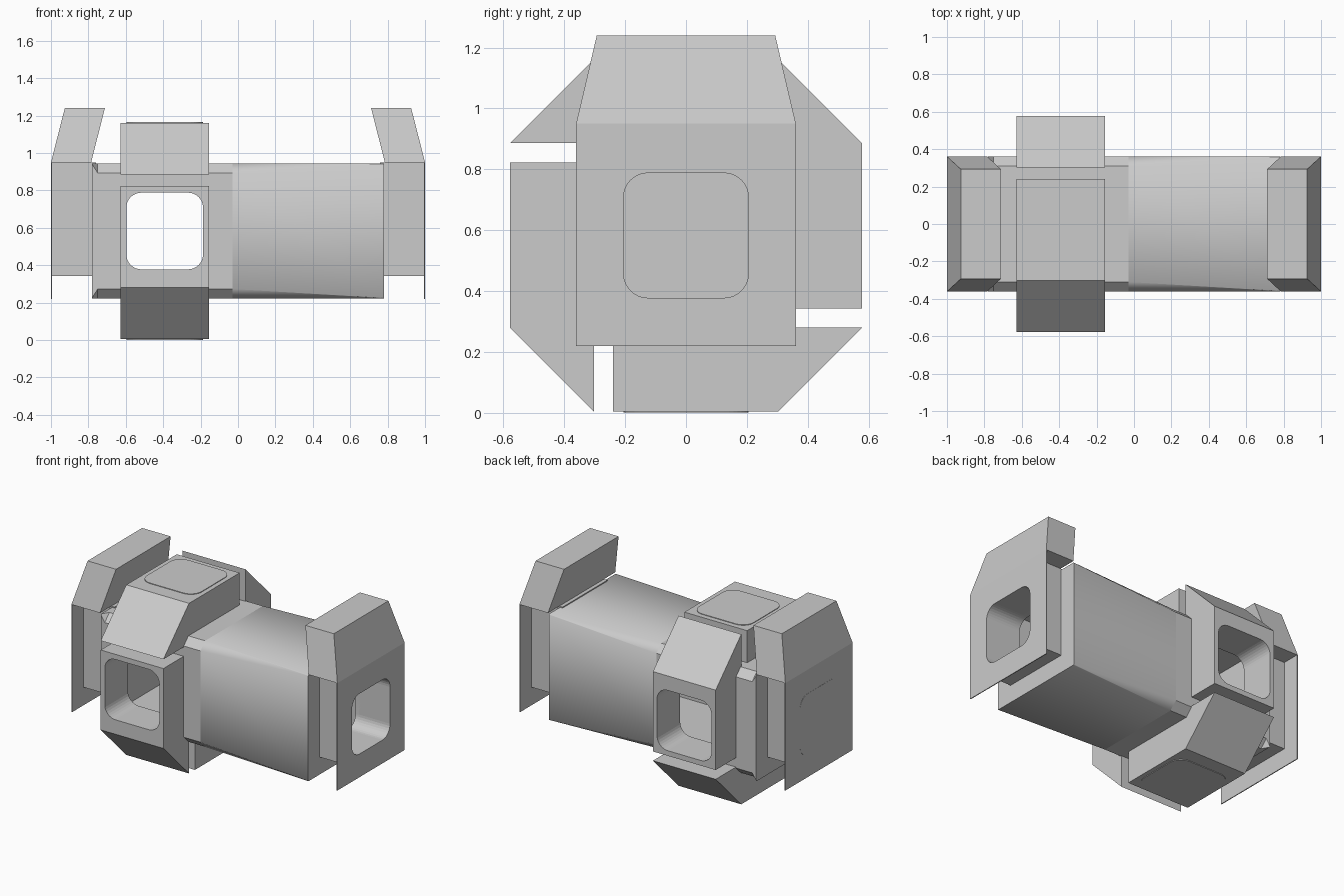
import bpy, bmesh, math

if "Cube" in bpy.data.objects:
    bpy.data.objects.remove(bpy.data.objects["Cube"])

CZ = 0.583            # height of the module axis
PX = -0.392           # x centre of the four side ports


def make(name, verts, faces):
    me = bpy.data.meshes.new(name)
    me.from_pydata(verts, [], faces)
    bm = bmesh.new()
    bm.from_mesh(me)
    bmesh.ops.recalc_face_normals(bm, faces=bm.faces)
    bm.to_mesh(me)
    bm.free()
    ob = bpy.data.objects.new(name, me)
    bpy.context.collection.objects.link(ob)
    return ob


def loft(name, rings):
    n = len(rings[0])
    verts = [v for r in rings for v in r]
    faces = [(k * n + i, k * n + (i + 1) % n, (k + 1) * n + (i + 1) % n, (k + 1) * n + i)
             for k in range(len(rings) - 1) for i in range(n)]
    faces += [tuple(range(n)), tuple(range((len(rings) - 1) * n, len(rings) * n))]
    return make(name, verts, faces)


def rect(x, y, z0, z1):
    return [(x, -y, z0), (x, y, z0), (x, y, z1), (x, -y, z1)]


def octagon(x, c, h=0.36):
    a = h - c
    pts = [(a, -h), (h, -a), (h, a), (a, h), (-a, h), (-h, a), (-h, -a), (-a, -h)]
    return [(x, y, z + CZ) for y, z in pts]


def rounded(h=0.205, r=0.08, seg=8):
    pts = []
    for q in range(4):
        for i in range(seg + 1):
            a = math.pi / 2 * (q + i / seg)
            sx = 1 if q in (0, 3) else -1
            sy = 1 if q < 2 else -1
            pts.append((sx * (h - r) + r * math.cos(a), sy * (h - r) + r * math.sin(a)))
    return pts


def slab(name, axis, a, b):
    """Rounded-square slab running along an axis from a to b."""
    f = {'x': lambda u, v, t: (t, u, v + CZ),
         'y': lambda u, v, t: (PX + u, t, v + CZ),
         'z': lambda u, v, t: (PX + u, v, t + CZ)}[axis]
    return loft(name, [[f(u, v, t) for u, v in rounded()] for t in (a, b)])


def cut(ob, *cutters):
    bpy.context.view_layer.objects.active = ob
    for c in cutters:
        m = ob.modifiers.new('cut', 'BOOLEAN')
        m.operation = 'DIFFERENCE'
        m.solver = 'EXACT'
        m.object = c
        bpy.ops.object.modifier_apply(modifier=m.name)


# helper volumes
void = loft('interior_cutter', [rect(x, 0.33, CZ - 0.33, CZ + 0.33) for x in (-0.74, 0.74)])
side_hole = slab('side_opening_cutter', 'y', -0.8, 0.8)
end_hole = slab('end_opening_cutter', 'x', 0.5, 1.2)
helpers = [void, side_hole, end_hole]

# hull: chamfered node section and smooth barrel that opens to a square end
node = loft('node_section', [octagon(-0.78, 0.003), octagon(-0.75, 0.05), octagon(-0.03, 0.05)])
cut(node, void, side_hole)
barrel = loft('barrel', [octagon(-0.03, 0.05), octagon(0.78, 0.003)])
cut(barrel, void, end_hole)
bpy.ops.object.select_all(action='DESELECT')
barrel.select_set(True)
bpy.context.view_layer.objects.active = barrel
bpy.ops.object.shade_smooth_by_angle(angle=math.radians(55))

# four side ports, each with a sloped wedge housing on one side
profile = [(0.24, 0.578), (-0.303, 0.578), (-0.578, 0.303), (-0.32, 0.303),
           (-0.24, 0.335), (0.24, 0.335)]
for k, side in enumerate(('top', 'front', 'bottom', 'back')):
    c, s = round(math.cos(k * math.pi / 2)), round(math.sin(k * math.pi / 2))
    pts = [(c * y - s * z, s * y + c * z) for y, z in profile]
    port = loft(side + '_port', [[(x, y, z + CZ) for y, z in pts] for x in (-0.628, -0.156)])
    if side in ('front', 'back'):
        cut(port, side_hole)
    else:
        d = c
        slab(side + '_hatch', 'z', d * 0.56, d * 0.582)

# end ports: recessed tunnel, outer plate and leaning hood
for s, side in ((-1, 'left'), (1, 'right')):
    tunnel = loft(side + '_tunnel', [rect(s * x, 0.24, CZ - 0.24, 0.95) for x in (0.76, 0.997)])
    plate = loft(side + '_plate', [rect(s * x, 0.361, 0.22, 0.95) for x in (0.994, 1.0)])
    if s > 0:
        cut(tunnel, end_hole)
        cut(plate, end_hole)
    else:
        slab('left_hatch', 'x', -0.99, -1.001)
    rings = [[(s * a, -y, z), (s * b, -y, z), (s * b, y, z), (s * a, y, z)]
             for a, b, y, z in ((0.785, 1.0, 0.361, 0.95), (0.712, 0.926, 0.293, 1.24))]
    loft(side + '_hood', rings)

for h in helpers:
    h.hide_render = True
    h.hide_viewport = True
